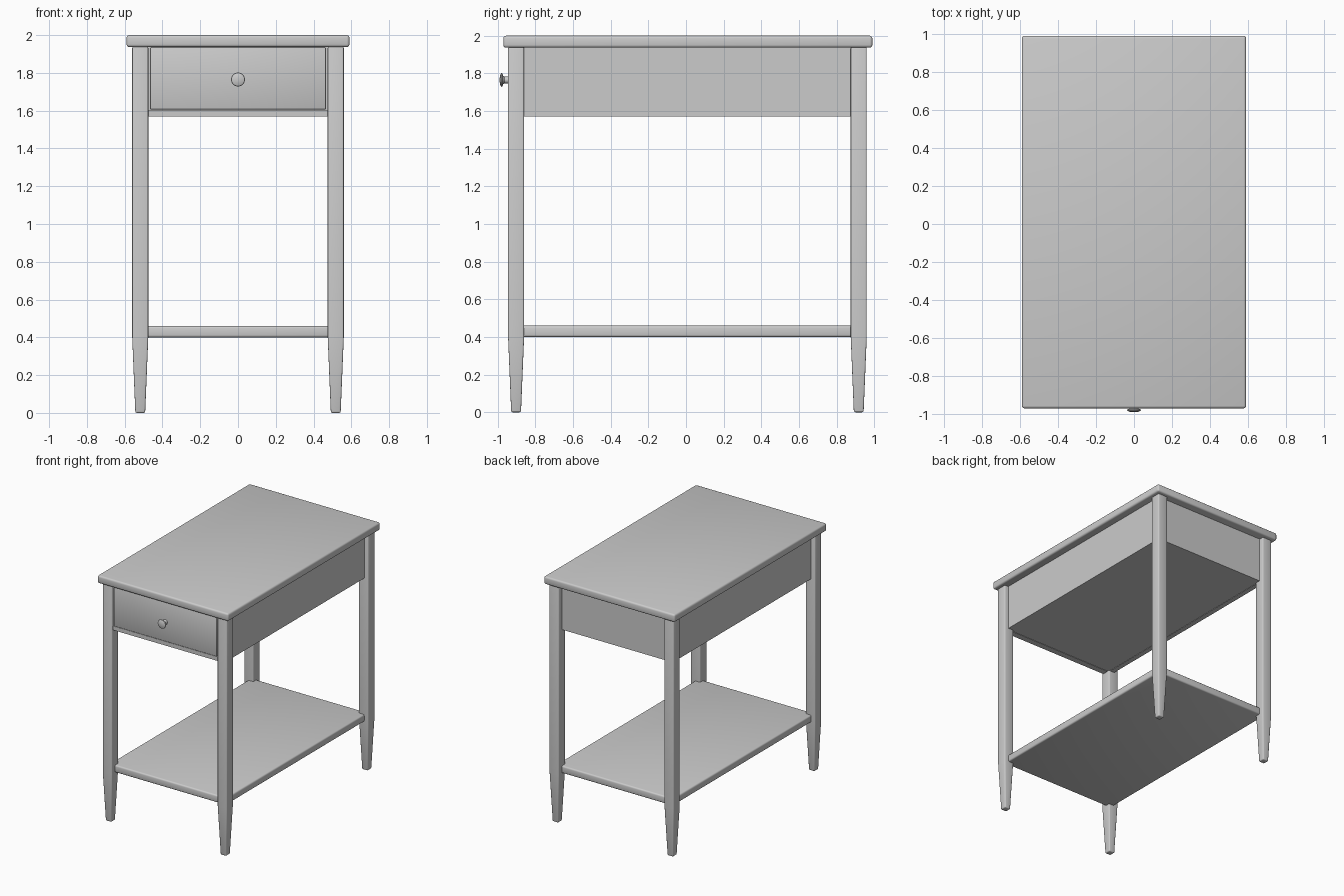
import bpy, bmesh, math
from mathutils import Matrix

if "Cube" in bpy.data.objects:
    bpy.data.objects.remove(bpy.data.objects["Cube"])


def finish(bm, name, bevel=0.0, segments=3, smooth=True):
    bmesh.ops.recalc_face_normals(bm, faces=bm.faces)
    if bevel:
        sharp = [e for e in bm.edges if e.calc_face_angle(0) > math.radians(30)]
        bmesh.ops.bevel(bm, geom=sharp, offset=bevel, segments=segments,
                        profile=0.5, affect='EDGES')
    mesh = bpy.data.meshes.new(name)
    bm.to_mesh(mesh)
    bm.free()
    ob = bpy.data.objects.new(name, mesh)
    bpy.context.collection.objects.link(ob)
    if smooth:
        bpy.ops.object.select_all(action='DESELECT')
        ob.select_set(True)
        bpy.context.view_layer.objects.active = ob
        bpy.ops.object.shade_smooth_by_angle(angle=math.radians(35))
    return ob


def box(name, lo, hi, bevel=0.0, segments=3):
    bm = bmesh.new()
    size = [b - a for a, b in zip(lo, hi)]
    mid = [(a + b) / 2 for a, b in zip(lo, hi)]
    bmesh.ops.create_cube(bm, size=1, matrix=Matrix.Translation(mid) @ Matrix.Diagonal((*size, 1)))
    return finish(bm, name, bevel, segments)


def leg(name, x, y):
    # Square post, straight above and tapered below the shelf
    bm = bmesh.new()
    rings = []
    for z, r in ((0, 0.026), (0.40, 0.0425), (1.94, 0.0425)):
        rings.append([bm.verts.new((x + sx * r, y + sy * r, z))
                      for sx, sy in ((-1, -1), (1, -1), (1, 1), (-1, 1))])
    for a, b in zip(rings, rings[1:]):
        for i in range(4):
            j = (i + 1) % 4
            bm.faces.new((a[i], a[j], b[j], b[i]))
    bm.faces.new(rings[0])
    bm.faces.new(rings[-1])
    return finish(bm, name, 0.008, 3)


def lathe(name, profile, x, z, steps=32):
    # Profile of (radius, y) turned about an axis along y
    bm = bmesh.new()
    rings = [[bm.verts.new((x + r * math.cos(2 * math.pi * i / steps), y,
                            z + r * math.sin(2 * math.pi * i / steps)))
              for i in range(steps)] for r, y in profile]
    for a, b in zip(rings, rings[1:]):
        for i in range(steps):
            j = (i + 1) % steps
            bm.faces.new((a[i], a[j], b[j], b[i]))
    bm.faces.new(rings[0])
    bm.faces.new(rings[-1])
    return finish(bm, name)


# Table top and lower shelf
box("table_top", (-0.59, -0.97, 1.937), (0.59, 0.99, 2.0), 0.014)
box("lower_shelf", (-0.525, -0.905, 0.40), (0.525, 0.92, 0.46), 0.012)

# Four legs
for side, sx in (("left", -1), ("right", 1)):
    leg(f"front_{side}_leg", sx * 0.5175, -0.9025)
    leg(f"back_{side}_leg", sx * 0.5175, 0.9175)
    # Side apron
    x0, x1 = sorted((sx * 0.485, sx * 0.525))
    box(f"{side}_apron", (x0, -0.90, 1.57), (x1, 0.92, 1.94))

# Back apron, front rail and case bottom
box("back_apron", (-0.52, 0.88, 1.57), (0.52, 0.92, 1.94))
box("front_rail", (-0.50, -0.93, 1.57), (0.50, -0.88, 1.603))
box("case_bottom", (-0.49, -0.89, 1.573), (0.49, 0.89, 1.60))

# Drawer
box("drawer_front", (-0.465, -0.937, 1.607), (0.465, -0.90, 1.936), 0.004, 2)
box("drawer_box", (-0.45, -0.905, 1.61), (0.45, 0.86, 1.92))

# Turned drawer knob
lathe("drawer_knob", [(0.022, -0.93), (0.019, -0.945), (0.018, -0.965), (0.022, -0.971),
                      (0.035, -0.976), (0.037, -0.979), (0.035, -0.983),
                      (0.022, -0.988), (0.008, -0.99)], 0, 1.765)
